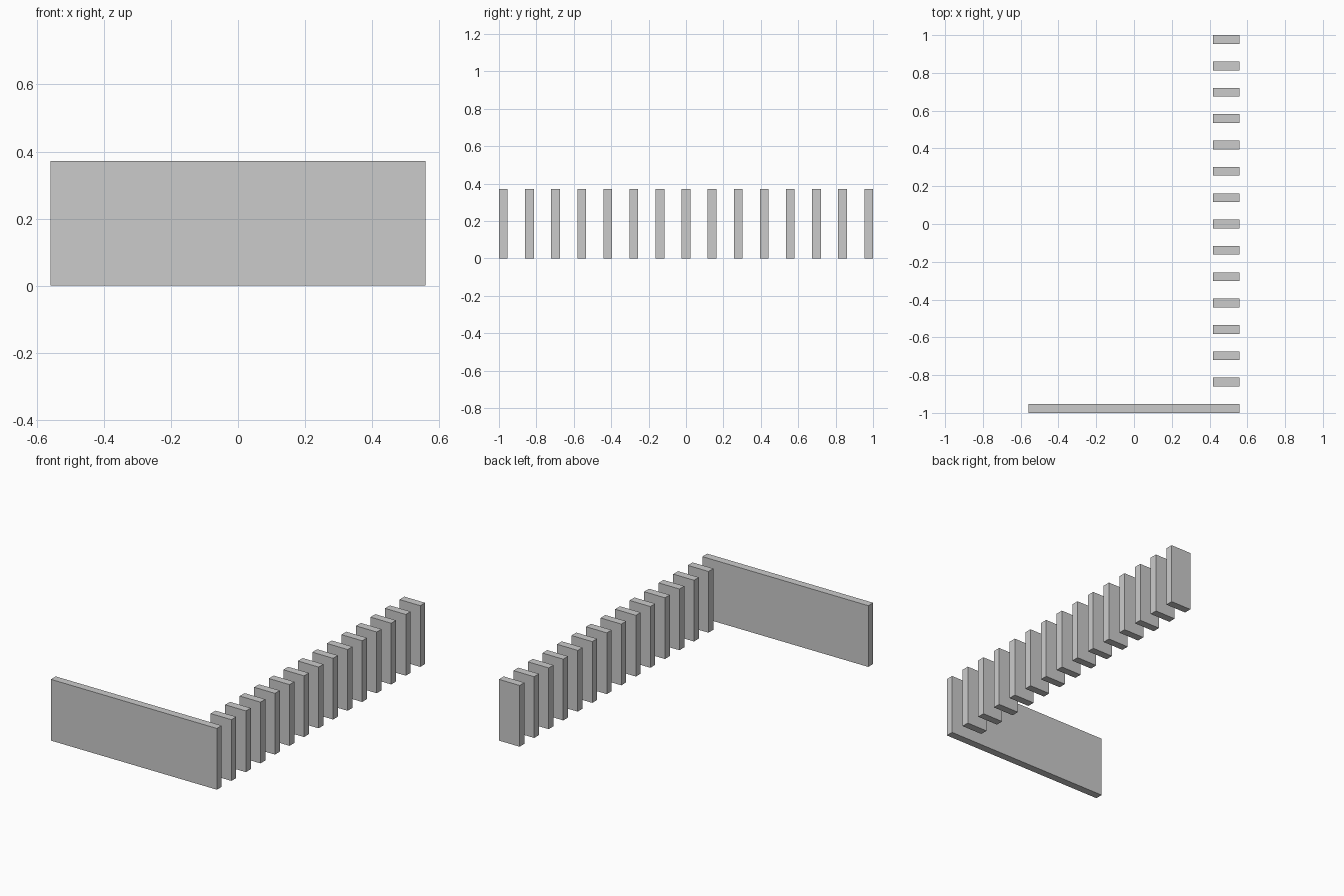
import bpy

if "Cube" in bpy.data.objects:
    bpy.data.objects.remove(bpy.data.objects["Cube"])

U = 2 / 43            # board thickness, the base module
HALF_W = 12 * U       # half the total width
HEIGHT = 8 * U


def board(name, x0, x1, y0):
    """Upright board, one module thick, standing on z = 0."""
    bpy.ops.mesh.primitive_cube_add(
        size=1, location=((x0 + x1) / 2, y0 + U / 2, HEIGHT / 2))
    obj = bpy.context.object
    obj.name = name
    obj.scale = (x1 - x0, U, HEIGHT)
    bpy.ops.object.transform_apply(location=False, rotation=False, scale=True)
    return obj


# Long solid panel across the front
board("front_panel", -HALF_W, HALF_W, -1)

# Row of separate slats running back along the right side
for i in range(1, 15):
    board(f"side_slat_{i:02d}", HALF_W - 3 * U, HALF_W, -1 + 3 * U * i)
